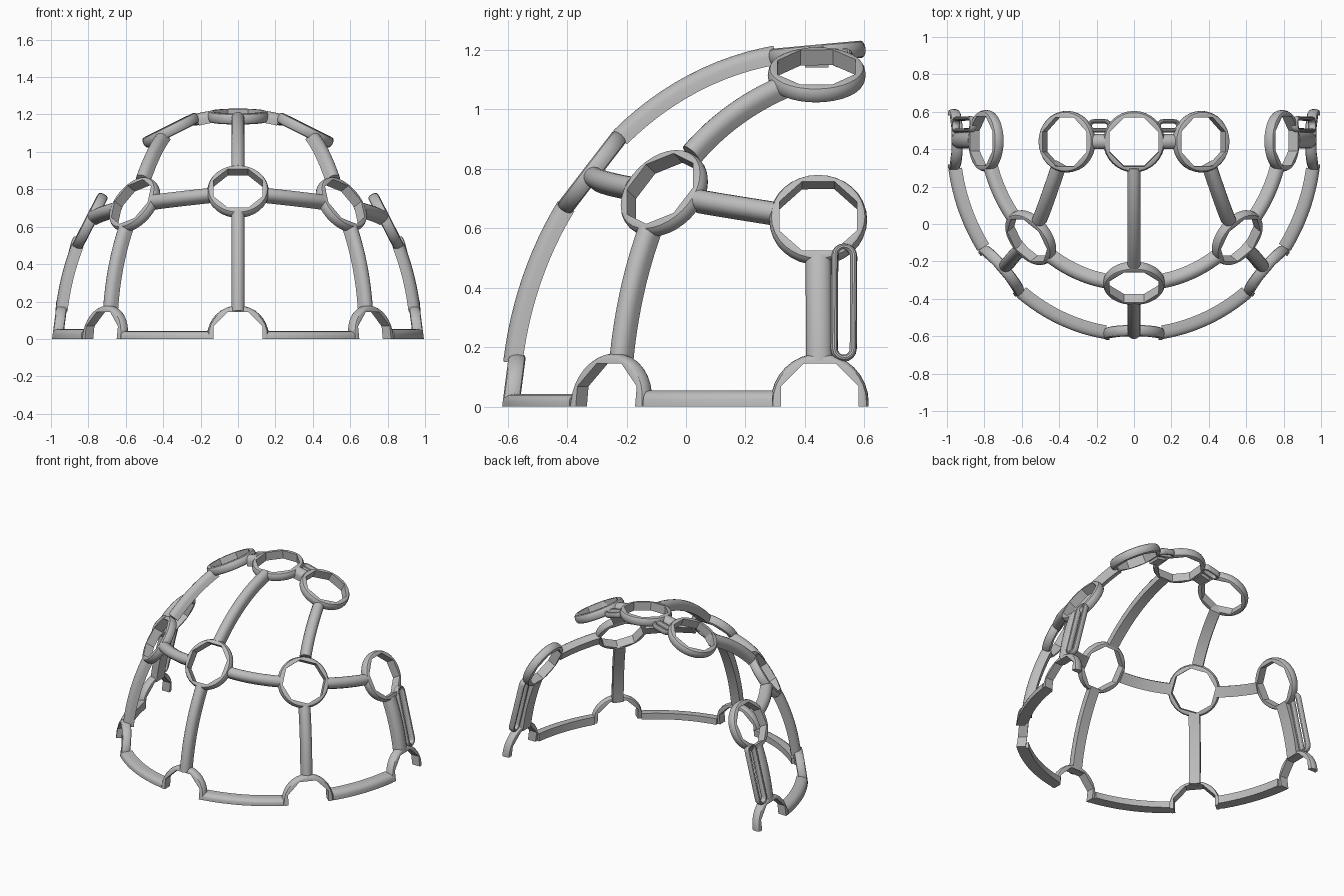
import bpy, bmesh
from math import sin, cos, pi, radians
from mathutils import Vector

cube = bpy.data.objects.get("Cube")
if cube:
    bpy.data.objects.remove(cube, do_unlink=True)

# One matte grey for the whole frame
grey = bpy.data.materials.new("matte grey")
grey.use_nodes = True
COLOUR = (0.5, 0.5, 0.5, 1)
grey.diffuse_color = COLOUR
grey.node_tree.nodes["Principled BSDF"].inputs["Base Color"].default_value = COLOUR

# Dome that every part follows
C = Vector((0, 0.45, 0))
SIZE = Vector((0.965, 1.04, 1.2))
Y, Z = Vector((0, 1, 0)), Vector((0, 0, 1))
RING_R, APOTHEM, RIM = 0.165, 0.131, 0.029


def scaled(p):
    return Vector([(p[i] - C[i]) / SIZE[i] for i in range(3)])


def onto(p, k=1.0, hold=None):
    """Push p out to the dome at level k, optionally keeping one axis fixed."""
    d = scaled(p)
    free = [i for i in range(3) if i != hold]
    kept = 0 if hold is None else d[hold] ** 2
    f = ((k * k - kept) / sum(d[i] ** 2 for i in free)) ** 0.5
    for i in free:
        d[i] *= f
    return C + d * SIZE


def normal(p):
    d = scaled(p)
    return Vector([d[i] / SIZE[i] for i in range(3)]).normalized()


def base_point(deg):
    a = radians(deg)
    return Vector((SIZE.x * sin(a), C.y - SIZE.y * cos(a), 0))


def sweep(name, sections, closed=False):
    """Skin a row of equal cross-sections, capping the ends if open."""
    bm = bmesh.new()
    rows = [[bm.verts.new(p) for p in s] for s in sections]
    n = len(rows[0])
    pairs = list(zip(rows, rows[1:]))
    if closed:
        pairs.append((rows[-1], rows[0]))
    else:
        bm.faces.new(rows[0])
        bm.faces.new(rows[-1])
    for r, q in pairs:
        for i in range(n):
            j = (i + 1) % n
            bm.faces.new((r[i], r[j], q[j], q[i]))
    bmesh.ops.recalc_face_normals(bm, faces=bm.faces)
    mesh = bpy.data.meshes.new(name)
    bm.to_mesh(mesh)
    bm.free()
    mesh.materials.append(grey)
    ob = bpy.data.objects.new(name, mesh)
    bpy.context.collection.objects.link(ob)
    bpy.ops.object.select_all(action='DESELECT')
    ob.select_set(True)
    bpy.context.view_layer.objects.active = ob
    bpy.ops.object.shade_smooth_by_angle(angle=radians(32))


def ring_section(c, u, v, n, a):
    """Wall slice: rounded outside, eight-sided hole inside."""
    step = pi / 4
    inner = APOTHEM / cos((a + step / 2) % step - step / 2)
    bend = [radians(d) for d in (-90, -60, -30, 0, 30, 60, 90)]
    prof = [(inner, RIM), (inner, -RIM)]
    prof += [(RING_R - 0.015 * (1 - cos(b)), RIM * sin(b)) for b in bend]
    d = u * cos(a) + v * sin(a)
    return [c + d * r + n * h for r, h in prof]


def ring(name, c, lean=0.0):
    n = (normal(c) + Y * lean).normalized()
    u = n.cross(Y).normalized()
    v = n.cross(u)
    mid = c - n * 0.004
    sweep(name, [ring_section(mid, u, v, n, 2 * pi * i / 32) for i in range(32)], True)


def arch(name, c):
    """Half ring standing on the ground, leaning in with the dome."""
    n = normal(c)
    u = Z.cross(n)
    up = Z - n * 0.13
    lift = up * 0.014
    rows = [ring_section(c + lift, u, up, n, pi * i / 16) for i in range(17)]
    rows.insert(0, [p - lift for p in rows[0]])
    rows.append([p - lift for p in rows[-1]])
    sweep(name, rows)


def strut(name, a, b, width=0.07, hold=None, trim=0.15):
    """Bar with a flat inside and a round outside, lying on the dome."""
    ka, kb = scaled(a).length, scaled(b).length

    def at(t):
        return onto(a.lerp(b, t), ka * (1 - t) + kb * t, hold)
    t0 = trim / (b - a).length
    rows = []
    for i in range(13):
        t = t0 + (1 - 2 * t0) * i / 12
        p, n = at(t), normal(at(t))
        u = n.cross(at(t + 0.01) - at(t - 0.01)).normalized()
        w = width / 2
        prof = [(-w, -0.03), (w, -0.03)]
        prof += [(w * cos(pi * k / 8), 0.035 * sin(pi * k / 8)) for k in range(9)]
        rows.append([p + u * s + n * h for s, h in prof])
    sweep(name, rows)


def slot_loop(name, a, b, half_width):
    """Stadium-shaped strap loop from a to b, lying on the dome."""
    along = (b - a).normalized()
    rows = []
    for end, sign, start in ((b, 1, 0), (a, -1, pi)):
        c = end - along * half_width * sign
        for k in range(9):
            t = start + pi * k / 8
            d = Y * cos(t) + along * sin(t)
            row = []
            for j in range(12):
                q = pi * j / 6
                p = onto(c + d * (half_width - 0.012 + 0.012 * cos(q)))
                row.append(p + normal(p) * 0.021 * sin(q))
            rows.append(row)
    sweep(name, rows, True)


def base_strip(name, d0, d1, height):
    """Rim segment: flat below, rounded above."""
    rows = []
    for i in range(13):
        p = base_point(d0 + (d1 - d0) * i / 12)
        n = normal(p)
        prof = [(-0.035, 0), (0.038, 0), (0.038, 0.45), (0.033, 0.7),
                (0.02, 0.92), (0, 1), (-0.035, 1)]
        rows.append([p + n * r + Z * h * height for r, h in prof])
    sweep(name, rows)


# Centre line parts
crown = Vector((0, 0.44, 1.193))
brow = Vector((0, -0.32, 0.79))
front_foot = base_point(0)
ring("crown_ring", crown, -0.08)
ring("front_ring", brow)
arch("front_arch", front_foot)
strut("crown_strut", crown, brow)
strut("front_lower_strut", brow, front_foot)

# Paired parts
for side, s in (("left", 1), ("right", -1)):
    top = Vector((s * 0.36, 0.44, 1.12))
    corner = Vector((s * 0.555, -0.075, 0.72))
    ear = Vector((s * 0.795, 0.445, 0.63))
    corner_foot, ear_foot = base_point(s * 47.5), base_point(s * 90)
    for part, c in (("top", top), ("corner", corner), ("ear", ear)):
        ring(f"{side}_{part}_ring", c)
    for part, c in (("corner", corner_foot), ("ear", ear_foot)):
        arch(f"{side}_{part}_arch", c)
    strut(f"{side}_top_strut", top, corner, hold=0)
    strut(f"{side}_corner_lower_strut", corner, onto(corner_foot, 0.97))
    strut(f"{side}_brow_strut", brow, corner, hold=2)
    strut(f"{side}_temple_strut", corner, ear, hold=2)
    strut(f"{side}_ear_lower_strut", ear, onto(ear_foot, 0.985), 0.088)
    strut(f"{side}_crown_link", crown, top, 0.08)
    slot_loop(f"{side}_ear_strap_loop", onto(Vector((s * 0.95, 0.53, 0.15))),
              onto(Vector((s * 0.83, 0.53, 0.53))), 0.044)
    slot_loop(f"{side}_crown_strap_loop", onto(Vector((s * 0.12, 0.525, 1.2))),
              onto(Vector((s * 0.25, 0.525, 1.16))), 0.036)
    base_strip(f"{side}_front_base_strip", s * 9, s * 38.5, 0.042)
    base_strip(f"{side}_side_base_strip", s * 56.5, s * 81.5, 0.054)
